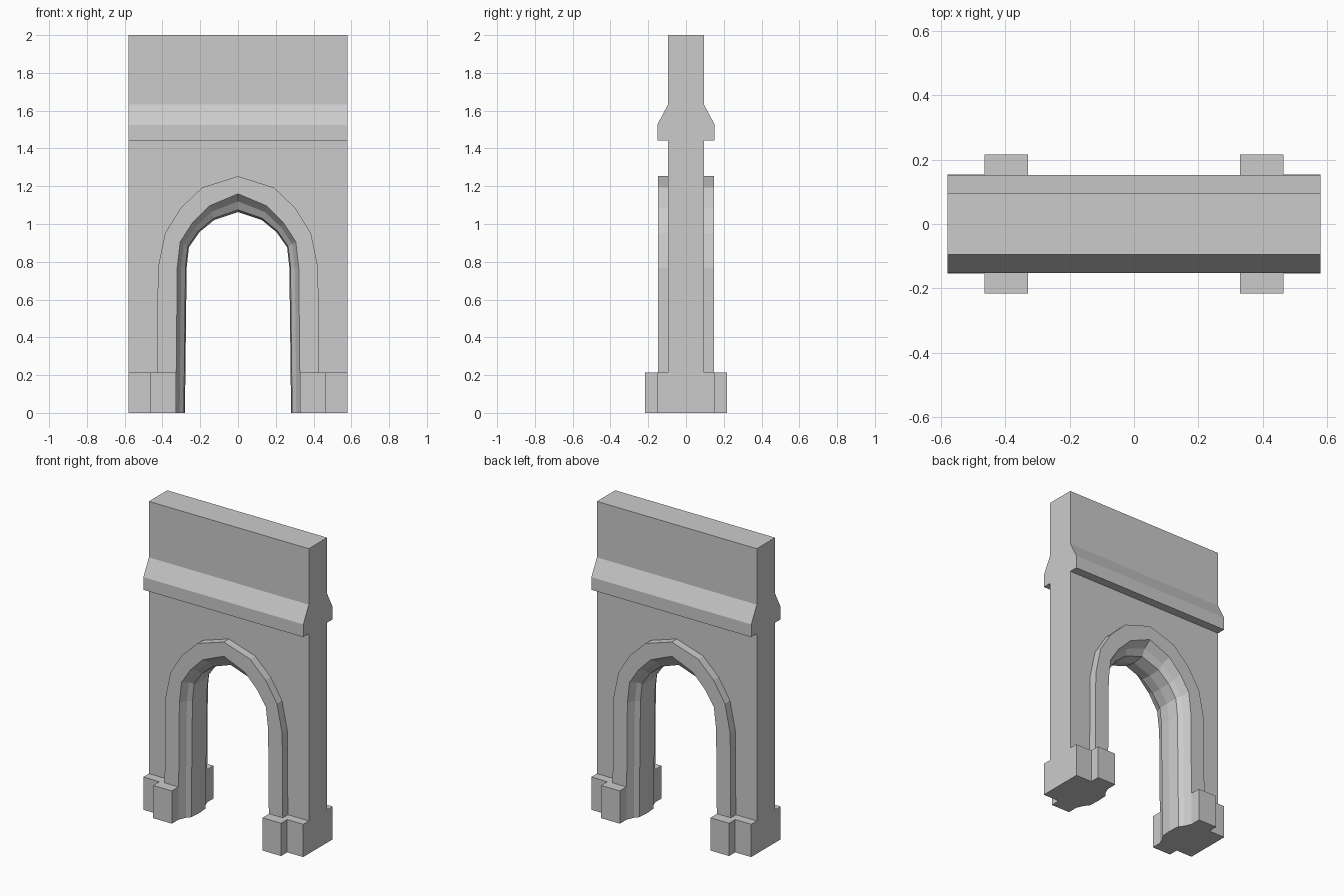
import bpy, bmesh
from mathutils import Vector

if "Cube" in bpy.data.objects:
    bpy.data.objects.remove(bpy.data.objects["Cube"])


def finish(name, bm):
    bmesh.ops.recalc_face_normals(bm, faces=bm.faces)
    me = bpy.data.meshes.new(name)
    bm.to_mesh(me)
    bm.free()
    ob = bpy.data.objects.new(name, me)
    bpy.context.collection.objects.link(ob)
    return ob


def prism(name, points, direction):
    bm = bmesh.new()
    face = bm.faces.new([bm.verts.new(p) for p in points])
    ext = bmesh.ops.extrude_face_region(bm, geom=[face], use_keep_orig=True)
    moved = [g for g in ext["geom"] if isinstance(g, bmesh.types.BMVert)]
    bmesh.ops.translate(bm, verts=moved, vec=Vector(direction))
    return finish(name, bm)


def full(half):
    """Mirror a right-hand path (foot to apex) into a whole arch."""
    return half + [(-x, z) for x, z in reversed(half[:-1])]


def blend(a, b, t):
    return [(p[0] + (q[0] - p[0]) * t, p[1] + (q[1] - p[1]) * t) for p, q in zip(a, b)]


W, T, PLINTH = 0.58, 0.095, 0.215

# Faceted arch paths: trim outer edge, trim inner edge, clear opening
outer = full([(0.43, 0), (0.424, 0.768), (0.386, 0.952), (0.303, 1.085), (0.19, 1.193), (0, 1.253)])
inner = full([(0.329, 0), (0.322, 0.768), (0.306, 0.906), (0.242, 1.005), (0.152, 1.096), (0, 1.16)])
opening = full([(0.281, 0), (0.272, 0.768), (0.26, 0.877), (0.204, 0.957), (0.126, 1.021), (0, 1.063)])

# Wall around the arch
hole = [(x, PLINTH if z == 0 else z) for x, z in inner]
outline = [(W, PLINTH), (W, 1.442), (-W, 1.442), (-W, PLINTH)] + hole[::-1]
prism("wall", [(x, -T, z) for x, z in outline], (0, 2 * T, 0))

# Attic with sloped cornice
side = [(0.152, 1.442), (0.152, 1.525), (T, 1.633), (T, 2.0)]
section = side + [(-y, z) for y, z in reversed(side)]
prism("attic_and_cornice", [(-W, y, z) for y, z in section], (2 * W, 0, 0))

# Moulded arch trim: stepped section lofted along the arch
half = [(outer, 0.148), (inner, 0.148), (blend(inner, opening, 0.42), 0.1),
        (blend(inner, opening, 0.88), 0.075)]
layers = [(p, -y) for p, y in half] + [(opening, 0)] + half[::-1]
bm = bmesh.new()
rows = [[bm.verts.new((x, y, z)) for x, z in path] for path, y in layers]
for a, b in zip(rows, rows[1:] + rows[:1]):
    for i in range(len(a) - 1):
        bm.faces.new((a[i], a[i + 1], b[i + 1], b[i]))
for end in (0, -1):
    bm.faces.new([r[end] for r in rows])
finish("arch_moulding", bm)

# Cross-shaped plinths under each pier
edge = [(0.329, 0.216), (0.464, 0.216), (0.464, 0.153), (W, 0.153)]
foot = edge + [(x, -y) for x, y in reversed(edge)]
for s, name in ((1, "plinth_right"), (-1, "plinth_left")):
    prism(name, [(s * x, y, 0) for x, y in foot], (0, 0, PLINTH))
